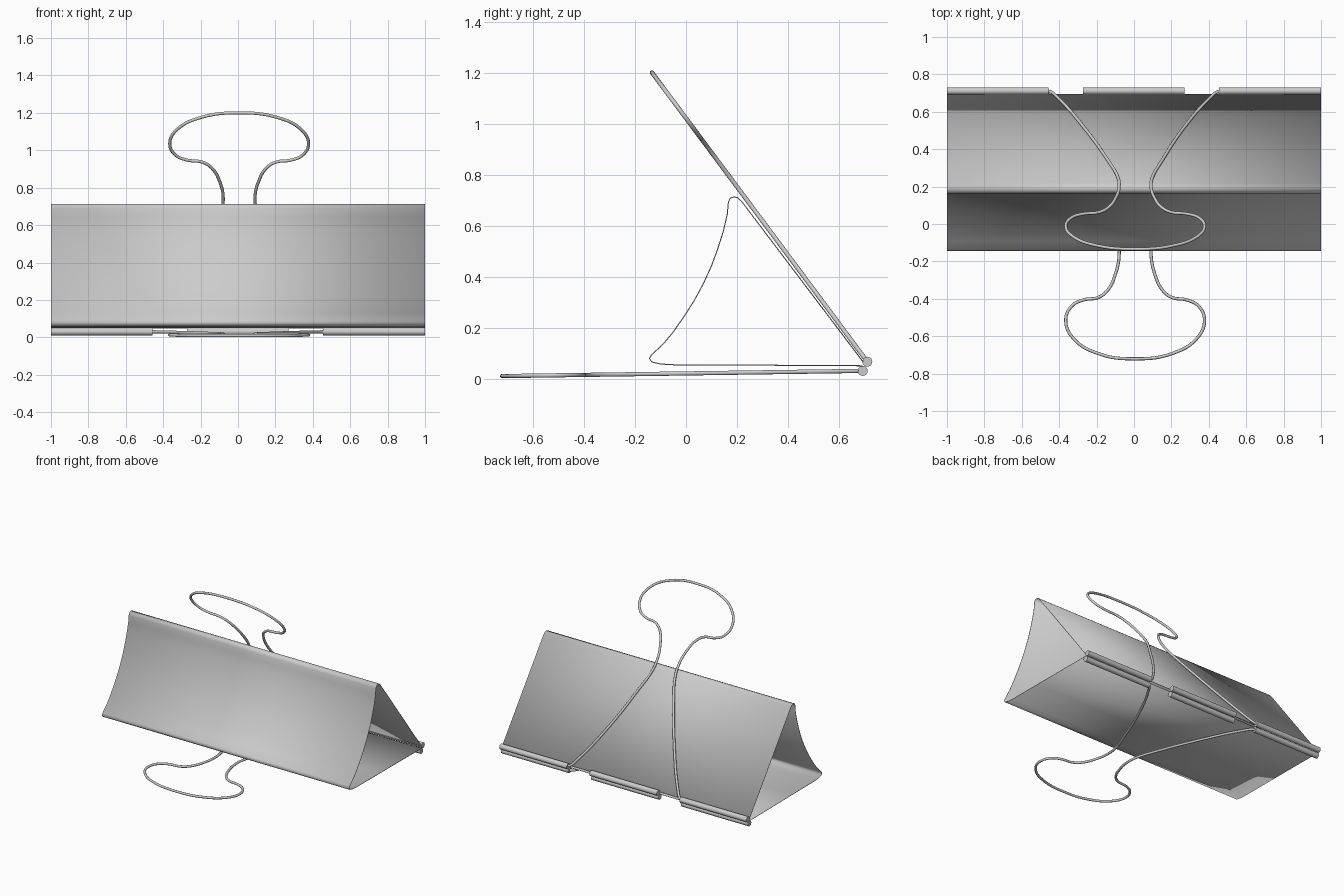
import bpy, bmesh, math
from mathutils import Vector, Matrix

if "Cube" in bpy.data.objects:
    bpy.data.objects.remove(bpy.data.objects["Cube"])


def finish(ob, angle=40):
    bpy.ops.object.select_all(action='DESELECT')
    ob.select_set(True)
    bpy.context.view_layer.objects.active = ob
    bpy.ops.object.shade_smooth_by_angle(angle=math.radians(angle))


def add_mesh(name, bm):
    me = bpy.data.meshes.new(name)
    bmesh.ops.recalc_face_normals(bm, faces=bm.faces)
    bm.to_mesh(me)
    bm.free()
    ob = bpy.data.objects.new(name, me)
    bpy.context.collection.objects.link(ob)
    return ob


# Spring steel body: one bent sheet, open at both ends (y, z profile)
profile = [(0.692, 0.050), (0.2, 0.053), (-0.05, 0.054), (-0.10, 0.057),
           (-0.134, 0.065), (-0.143, 0.078), (-0.136, 0.092), (-0.09, 0.135),
           (-0.05, 0.183), (-0.01, 0.24), (0.03, 0.302), (0.067, 0.37),
           (0.10, 0.442), (0.125, 0.51), (0.147, 0.58), (0.162, 0.645),
           (0.166, 0.69), (0.173, 0.707), (0.188, 0.712), (0.203, 0.709),
           (0.217, 0.696), (0.694, 0.066)]
bm = bmesh.new()
rows = [[bm.verts.new((x, y, z)) for x in (-1, 1)] for y, z in profile]
for a, b in zip(rows, rows[1:]):
    bm.faces.new((a[0], a[1], b[1], b[0]))
body = add_mesh("spring_body", bm)
thick = body.modifiers.new("thickness", 'SOLIDIFY')
thick.thickness = 0.004
thick.offset = 0
finish(body)

# Wire handle outline: x across, s along the handle from its hinge
half = [(0.54, 0), (0.47, 0), (0.445, 0.008), (0.41, 0.055), (0.27, 0.32),
        (0.135, 0.645), (0.095, 0.76), (0.085, 0.85), (0.105, 0.96),
        (0.145, 1.045), (0.195, 1.085), (0.28, 1.10), (0.34, 1.133),
        (0.371, 1.21), (0.33, 1.305), (0.2, 1.385)]
outline = half + [(0, 1.414)] + [(-x, s) for x, s in reversed(half)]


def wire_handle(name, hinge, tip):
    hinge = Vector((0, *hinge))
    along = (Vector((0, *tip)) - hinge).normalized()
    cu = bpy.data.curves.new(name, 'CURVE')
    cu.dimensions = '3D'
    cu.bevel_depth = 0.0085
    cu.bevel_resolution = 3
    cu.resolution_u = 6
    cu.use_fill_caps = True
    sp = cu.splines.new('BEZIER')
    sp.bezier_points.add(len(outline) - 1)
    for p, (x, s) in zip(sp.bezier_points, outline):
        shift = 0.006 if s > 0.5 else 0
        p.co = hinge + along * s + Vector((x + shift, 0, 0))
        p.handle_left_type = p.handle_right_type = 'AUTO'
    ob = bpy.data.objects.new(name, cu)
    bpy.context.collection.objects.link(ob)
    bpy.ops.object.select_all(action='DESELECT')
    ob.select_set(True)
    bpy.context.view_layer.objects.active = ob
    bpy.ops.object.convert(target='MESH')
    finish(bpy.context.object)


# Rolled hinge barrels, three along each back edge
def hinge_barrels(name, centre):
    bm = bmesh.new()
    for x0, x1 in ((-1, -0.458), (-0.274, 0.27), (0.455, 1)):
        m = (Matrix.Translation(((x0 + x1) / 2, *centre))
             @ Matrix.Rotation(math.pi / 2, 4, 'Y'))
        bmesh.ops.create_cone(bm, cap_ends=True, segments=24, radius1=0.0195,
                              radius2=0.0195, depth=x1 - x0, matrix=m)
    finish(add_mesh(name, bm))


for level, hinge, tip in (("lower", (0.693, 0.030), (-0.722, 0.0095)),
                          ("upper", (0.711, 0.066), (-0.138, 1.206))):
    hinge_barrels(level + "_hinge_barrels", hinge)
    wire_handle(level + "_wire_handle", hinge, tip)
